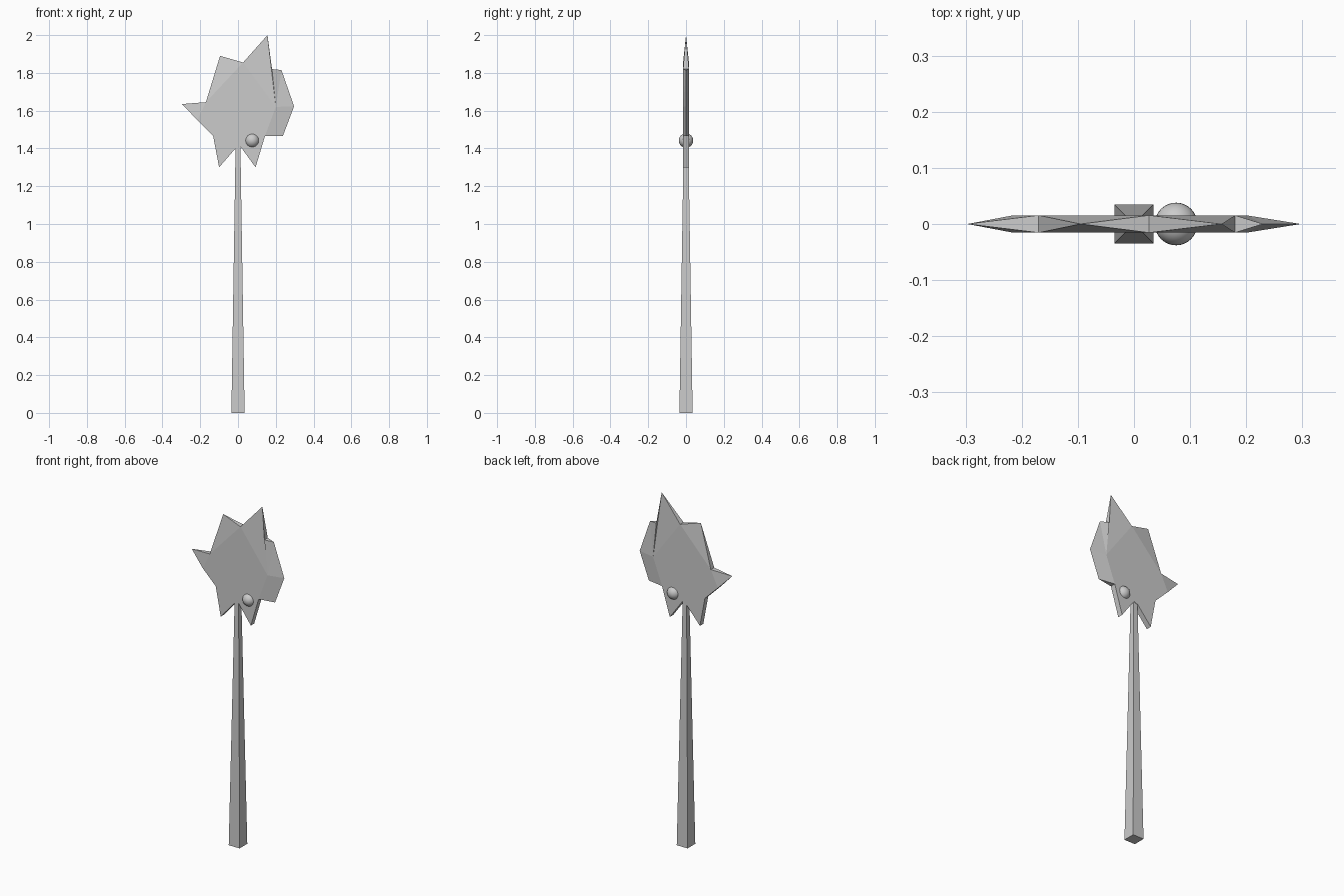
import bpy, bmesh

if "Cube" in bpy.data.objects:
    bpy.data.objects.remove(bpy.data.objects["Cube"])

T = 0.0155  # half thickness of the axe head


def finish(name, bm):
    bmesh.ops.recalc_face_normals(bm, faces=bm.faces)
    mesh = bpy.data.meshes.new(name)
    bm.to_mesh(mesh)
    bm.free()
    obj = bpy.data.objects.new(name, mesh)
    bpy.context.collection.objects.link(obj)
    return obj


# Handle: tapered square shaft
bm = bmesh.new()
rings = [[bm.verts.new((sx * h, sy * h, z)) for sx, sy in ((-1, -1), (1, -1), (1, 1), (-1, 1))]
         for h, z in ((0.035, 0), (0.0125, 1.43))]
bm.faces.new(rings[0])
bm.faces.new(rings[1])
for i in range(4):
    j = (i + 1) % 4
    bm.faces.new((rings[0][i], rings[0][j], rings[1][j], rings[1][i]))
finish("handle", bm)

# Head: outline (x, z, 1 = full thickness / 0 = sharp), last point is the blade ridge
points = [
    (0.156, 2.0, 0), (0.18, 1.82, 1), (0.23, 1.815, 0), (0.297, 1.623, 0),
    (0.238, 1.467, 0), (0.143, 1.466, 1), (0.093, 1.30, 1), (0.013, 1.41, 1),
    (-0.013, 1.40, 1), (-0.10, 1.30, 1), (-0.132, 1.468, 1), (-0.215, 1.55, 1),
    (-0.297, 1.635, 0), (-0.17, 1.645, 1), (-0.095, 1.89, 0), (0.027, 1.855, 1),
    (0.2, 1.62, 1),
]
facets = [(15, 0, 16), (0, 1, 16), (1, 2, 16), (2, 3, 16), (3, 4, 16), (4, 5, 16),
          (11, 12, 13), (13, 14, 15), (16, 5, 6, 7, 8, 9, 10, 11, 13, 15)]
bm = bmesh.new()
front = [bm.verts.new((x, -T * t, z)) for x, z, t in points]
back = [bm.verts.new((x, T, z)) if t else front[i] for i, (x, z, t) in enumerate(points)]
for side in (front, back):
    for f in facets:
        bm.faces.new([side[i] for i in f])
# Side walls join front and back, closing to a point at sharp corners
for i in range(16):
    j = (i + 1) % 16
    wall = list(dict.fromkeys((front[i], front[j], back[j], back[i])))
    if len(wall) > 2:
        bm.faces.new(wall)
finish("axe_head", bm)

# Round stud through the head
bpy.ops.mesh.primitive_uv_sphere_add(segments=32, ring_count=16, radius=0.038,
                                     location=(0.075, 0, 1.442))
bpy.context.object.name = "stud"
bpy.ops.object.shade_smooth()
